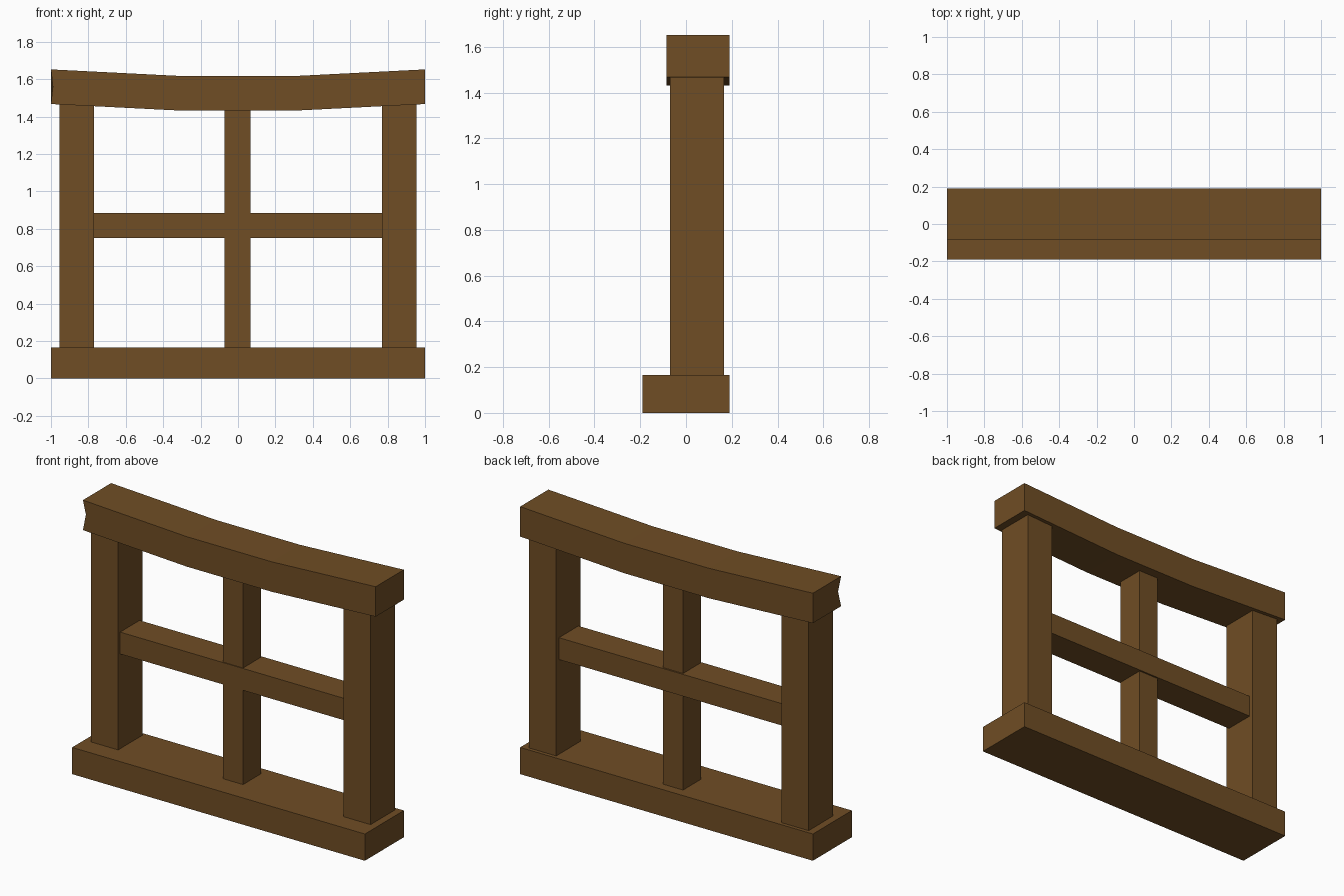
import bpy, bmesh

if "Cube" in bpy.data.objects:
    bpy.data.objects.remove(bpy.data.objects["Cube"])

wood = bpy.data.materials.new("brown wood")
wood.diffuse_color = (0.16, 0.075, 0.018, 1)
wood.use_nodes = True
wood.node_tree.nodes["Principled BSDF"].inputs["Base Color"].default_value = wood.diffuse_color


def finish(name, bm):
    bmesh.ops.recalc_face_normals(bm, faces=bm.faces)
    me = bpy.data.meshes.new(name)
    bm.to_mesh(me)
    bm.free()
    me.materials.append(wood)
    ob = bpy.data.objects.new(name, me)
    bpy.context.collection.objects.link(ob)
    return ob


def box(name, x, y, z):
    bm = bmesh.new()
    bmesh.ops.create_cube(bm, size=1)
    for v in bm.verts:
        v.co = [r[0] if c < 0 else r[1] for c, r in zip(v.co, (x, y, z))]
    return finish(name, bm)


# sill and uprights
box("base_beam", (-1, 1), (-0.19, 0.19), (0, 0.165))
box("left_post", (-0.955, -0.77), (-0.07, 0.167), (0.165, 1.47))
box("right_post", (0.77, 0.955), (-0.07, 0.167), (0.165, 1.47))

# window cross
box("middle_post", (-0.071, 0.066), (-0.045, 0.13), (0.165, 1.431))
box("middle_rail", (-0.77, 0.77), (-0.05, 0.14), (0.75, 0.885))

# sagging top beam: four cross-sections joined
bm = bmesh.new()
y0, y1, h = -0.085, 0.19, 0.185
rings = []
for x, z in ((-1, 1.467), (-0.29, 1.431), (0.29, 1.431), (1, 1.467)):
    rings.append([bm.verts.new(p) for p in
                  ((x, y0, z), (x, y1, z), (x, y1, z + h), (x, y0, z + h))])
for a, b in zip(rings, rings[1:]):
    for i in range(4):
        j = (i + 1) % 4
        bm.faces.new((a[i], a[j], b[j], b[i]))
bm.faces.new(rings[0])
bm.faces.new(rings[-1])

# small chip in the front left end edge
edge = bm.edges.get((rings[0][0], rings[0][3]))
chip = bmesh.utils.edge_split(edge, rings[0][0], 0.5)[1]
chip.co.x += 0.01
chip.co.y += 0.015
finish("top_beam", bm)
